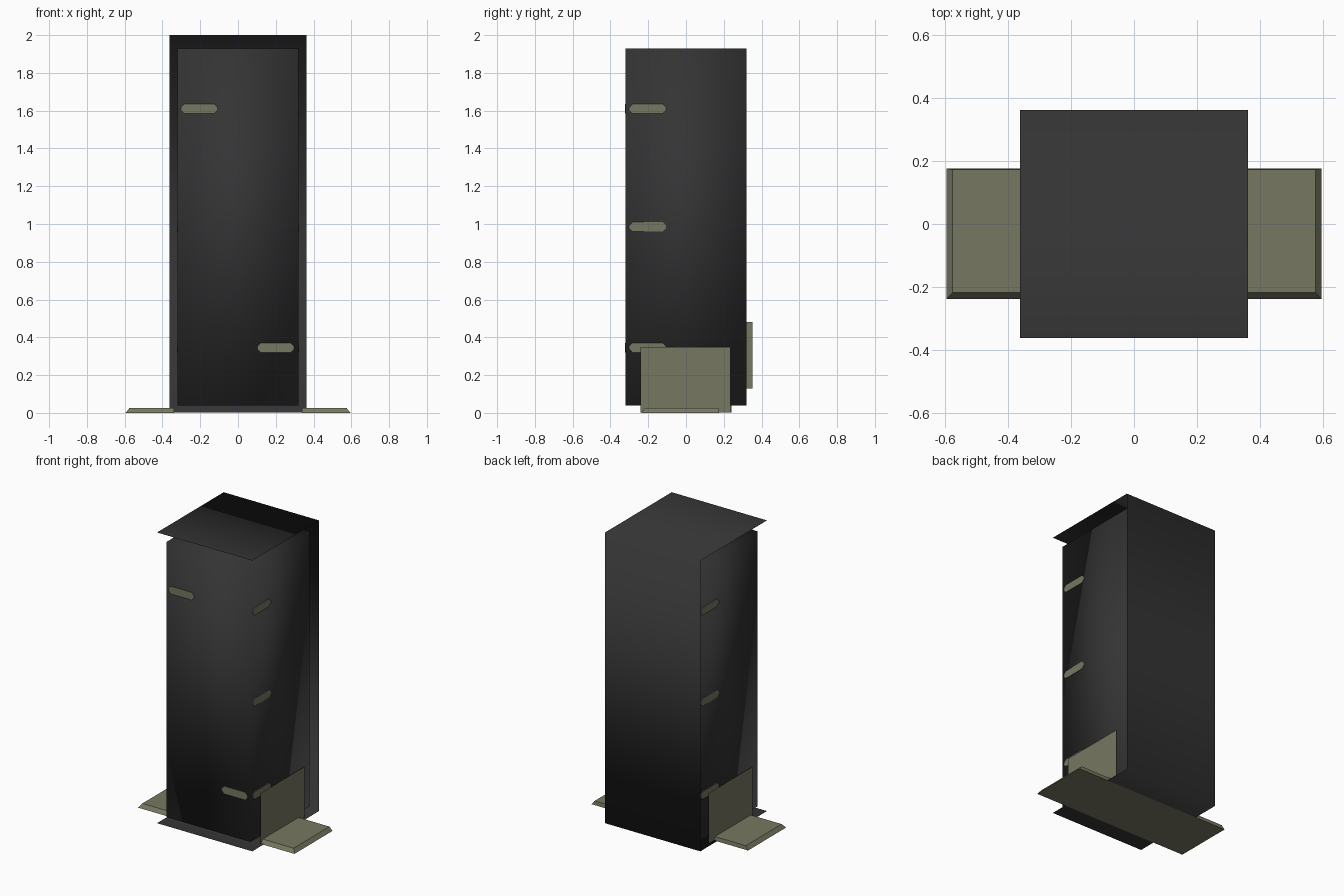
import bpy, bmesh, math
from mathutils import Matrix

if "Cube" in bpy.data.objects:
    bpy.data.objects.remove(bpy.data.objects["Cube"])


def material(name, rgb):
    m = bpy.data.materials.new(name)
    m.diffuse_color = (*rgb, 1.0)
    m.use_nodes = True
    m.node_tree.nodes["Principled BSDF"].inputs["Base Color"].default_value = m.diffuse_color
    return m


DARK = material("charcoal", (0.034, 0.034, 0.034))
OLIVE = material("olive_grey", (0.185, 0.185, 0.122))


def mesh_object(name, verts, faces, mat, smooth=False, recalc=True):
    me = bpy.data.meshes.new(name)
    me.from_pydata(verts, [], faces)
    if recalc:
        bm = bmesh.new()
        bm.from_mesh(me)
        bmesh.ops.recalc_face_normals(bm, faces=bm.faces)
        bm.to_mesh(me)
        bm.free()
    me.materials.append(mat)
    for p in me.polygons:
        p.use_smooth = smooth
    ob = bpy.data.objects.new(name, me)
    bpy.context.collection.objects.link(ob)
    return ob


BOX = [(0, 1, 2, 3), (4, 5, 6, 7), (0, 1, 5, 4), (1, 2, 6, 5), (2, 3, 7, 6), (3, 0, 4, 7)]


def box(name, x, y, z, mat, smooth=False, top_x=None, top_y=None):
    """Box from ranges; the top may have its own x and y range (chamfered sides)."""
    def ring(xr, yr, h):
        return [(xr[0], yr[0], h), (xr[1], yr[0], h), (xr[1], yr[1], h), (xr[0], yr[1], h)]
    verts = ring(x, y, z[0]) + ring(top_x or x, top_y or y, z[1])
    return mesh_object(name, verts, BOX, mat, smooth)


def vent(name, u, z, turn):
    """Thin slot plate with clipped corners on the body face turned by 'turn' about z."""
    a, h, c, y0, y1 = 0.0975, 0.026, 0.018, -0.318, -0.323
    outline = [(-a, -h + c), (-a + c, -h), (a - c, -h), (a, -h + c),
               (a, h - c), (a - c, h), (-a + c, h), (-a, h - c)]
    verts = [(u + p, y, z + q) for y in (y0, y1) for p, q in outline]
    faces = [tuple(range(8)), tuple(range(8, 16))]
    faces += [(i, (i + 1) % 8, (i + 1) % 8 + 8, i + 8) for i in range(8)]
    ob = mesh_object(name, verts, faces, OLIVE)
    ob.data.transform(Matrix.Rotation(turn, 4, 'Z'))
    return ob


# Main body
box("cabinet_body", (-0.32, 0.32), (-0.32, 0.32), (0.04, 1.93), DARK, smooth=True)

# Outer sheets: roof, back and base joined along the back edges
s, b = 0.362, 0.003
mesh_object("outer_shell",
            [(-s, -s, 2), (s, -s, 2), (s, s, 2), (-s, s, 2),
             (-s, -s, b), (s, -s, b), (s, s, b), (-s, s, b)],
            [(0, 1, 2, 3), (3, 2, 6, 7), (7, 6, 5, 4)], DARK, smooth=True, recalc=False)

# Slot vents on the front and both sides
vent("front_vent_upper", -0.205, 1.61, 0)
vent("front_vent_lower", 0.20, 0.345, 0)
for side, turn in (("right", math.pi / 2), ("left", -math.pi / 2)):
    for i, z in enumerate((1.61, 0.985, 0.345)):
        vent(f"{side}_vent_{i + 1}", -0.203, z, turn)

# Feet and upright side plates
for side, k in (("right", 1), ("left", -1)):
    box(side + "_foot", (k * 0.34, k * 0.595), (-0.237, 0.176), (0, 0.026), OLIVE,
        top_x=(k * 0.34, k * 0.575), top_y=(-0.217, 0.172))
    x = k * 0.34
    mesh_object(side + "_plate",
                [(x, -0.24 * k, 0.003), (x, 0.235 * k, 0.003),
                 (x, 0.235 * k, 0.35), (x, -0.24 * k, 0.35)],
                [(0, 1, 2, 3)], OLIVE, recalc=False)

# Sheet linking the feet below the base
mesh_object("foot_sheet",
            [(-0.34, -0.237, 0), (-0.34, 0.176, 0), (0.34, 0.176, 0), (0.34, -0.237, 0)],
            [(0, 1, 2, 3)], OLIVE, recalc=False)

# Plate between the body and the back sheet
box("rear_plate", (-0.24, 0.24), (0.32, 0.353), (0.13, 0.48), OLIVE)
